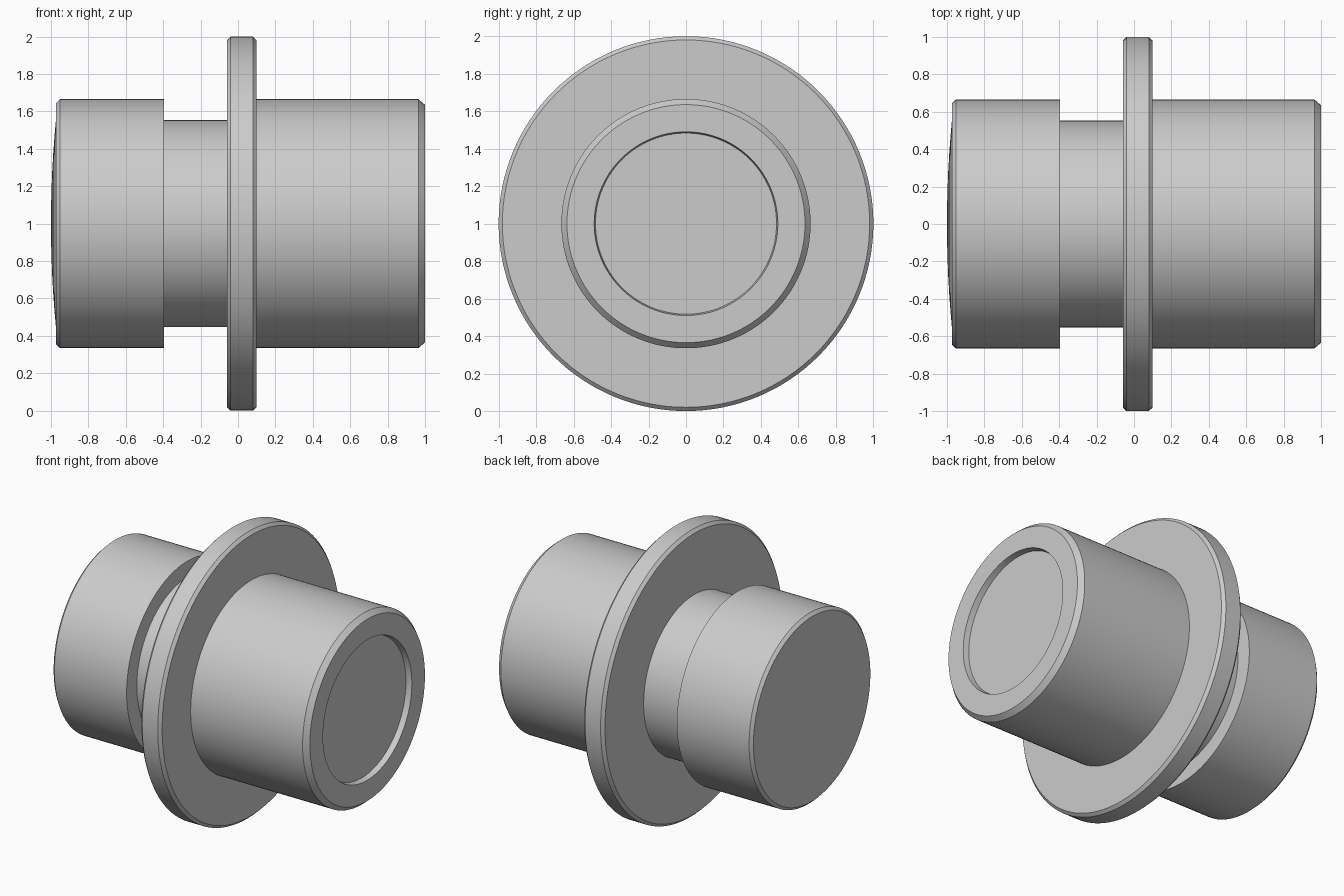
import bpy, bmesh, math
from mathutils import Matrix, Vector

cube = bpy.data.objects.get("Cube")
if cube:
    bpy.data.objects.remove(cube)

SIDES = 128

grey = bpy.data.materials.new("light_grey")
grey.use_nodes = True
colour = (0.6, 0.6, 0.6, 1)
grey.diffuse_color = colour
grey.node_tree.nodes["Principled BSDF"].inputs["Base Color"].default_value = colour


def lathe(name, profile):
    """Spin (x, radius) points about the horizontal x axis at z = 1."""
    bm = bmesh.new()
    verts = [bm.verts.new((x, 0, r)) for x, r in profile]
    edges = [bm.edges.new(pair) for pair in zip(verts, verts[1:])]
    bmesh.ops.spin(bm, geom=verts + edges, cent=(0, 0, 0), axis=(1, 0, 0),
                   angle=math.tau, steps=SIDES, use_merge=False)
    bmesh.ops.remove_doubles(bm, verts=bm.verts, dist=1e-5)
    bmesh.ops.recalc_face_normals(bm, faces=bm.faces)
    bmesh.ops.translate(bm, vec=(0, 0, 1), verts=bm.verts)
    mesh = bpy.data.meshes.new(name)
    bm.to_mesh(mesh)
    bm.free()
    mesh.materials.append(grey)
    obj = bpy.data.objects.new(name, mesh)
    bpy.context.collection.objects.link(obj)
    bpy.ops.object.select_all(action="DESELECT")
    obj.select_set(True)
    bpy.context.view_layer.objects.active = obj
    bpy.ops.object.shade_smooth_by_angle(angle=math.radians(25))
    return obj


# Shallow domed end, from the centre out to its rim
DOME_R, DOME_RISE = 0.56, 0.027
dome = [(-1 + DOME_RISE * (i / 6) ** 2, DOME_R * i / 6) for i in range(7)]

# One continuous turned body: domed head, neck groove, flange, recessed barrel
lathe("turned_body", dome + [
    (-0.973, 0.645), (-0.953, 0.665),               # head chamfer
    (-0.395, 0.665), (-0.395, 0.553),               # head shoulder
    (-0.06, 0.553),                                 # neck
    (-0.06, 0.98), (-0.04, 1), (0.08, 1), (0.1, 0.98),  # flange
    (0.1, 0.665), (0.965, 0.665), (1, 0.635),       # barrel and chamfer
    (1, 0.49), (0.96, 0.483), (0.96, 0),            # recessed end
])
